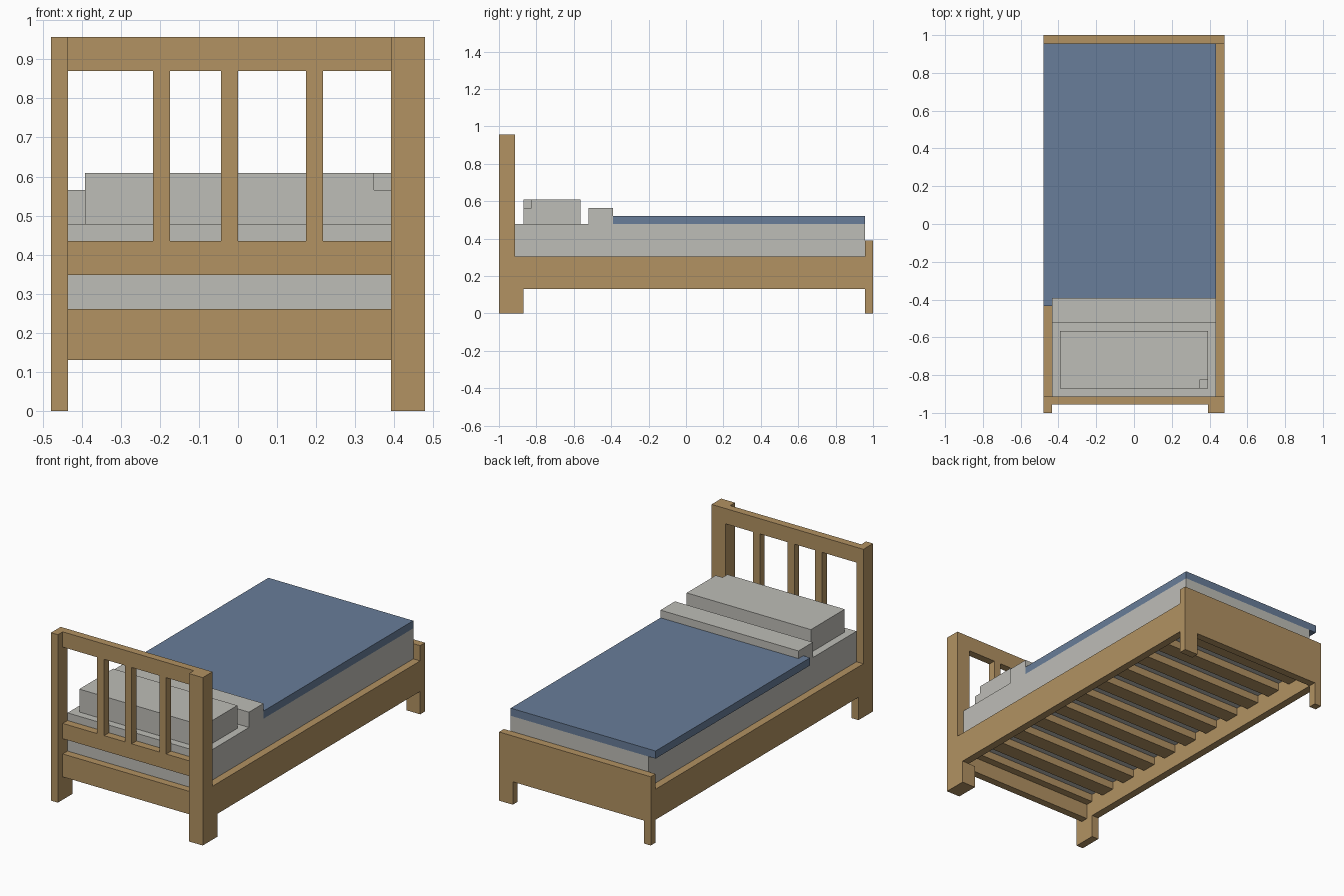
import bpy, bmesh

U = 2 / 46  # block unit: the bed is 46 units long

if "Cube" in bpy.data.objects:
    bpy.data.objects.remove(bpy.data.objects["Cube"], do_unlink=True)


def material(name, rgb):
    m = bpy.data.materials.new(name)
    m.diffuse_color = (*rgb, 1)
    m.use_nodes = True
    bsdf = next(n for n in m.node_tree.nodes if n.type == 'BSDF_PRINCIPLED')
    bsdf.inputs["Base Color"].default_value = (*rgb, 1)
    return m


wood = material("oak wood", (0.445, 0.287, 0.122))
linen = material("pale grey linen", (0.515, 0.509, 0.474))
blue = material("slate blue cover", (0.138, 0.205, 0.319))


def prisms(name, mat, parts):
    """One object from (plan outline, z0, z1) prisms, in block units."""
    bm = bmesh.new()
    for outline, z0, z1 in parts:
        base = bm.faces.new([bm.verts.new((x * U, y * U, z0 * U)) for x, y in outline])
        top = bmesh.ops.extrude_face_region(bm, geom=[base])["geom"]
        bmesh.ops.translate(bm, vec=(0, 0, (z1 - z0) * U),
                            verts=[v for v in top if isinstance(v, bmesh.types.BMVert)])
    bmesh.ops.recalc_face_normals(bm, faces=bm.faces)
    mesh = bpy.data.meshes.new(name)
    bm.to_mesh(mesh)
    bm.free()
    mesh.materials.append(mat)
    ob = bpy.data.objects.new(name, mesh)
    bpy.context.collection.objects.link(ob)
    return ob


def box(x0, x1, y0, y1, z0, z1):
    return [(x0, y0), (x1, y0), (x1, y1), (x0, y1)], z0, z1


# Posts, legs and side rails; the left posts are half as wide
for side, x0, x1, r0, r1 in (("left", -11, -10, -11, -10), ("right", 9, 11, 10, 11)):
    prisms(side + "_head_post", wood, [box(x0, x1, -23, -21, 3, 22)])
    prisms(side + "_head_leg", wood, [box(x0, x1, -23, -20, 0, 3)])
    prisms(side + "_foot_leg", wood, [box(x0, x1, 22, 23, 0, 3)])
    prisms(side + "_side_rail", wood, [box(r0, r1, -21, 22, 3, 7)])

# Headboard rails and spindles
for name, z0, z1 in (("top", 20, 22), ("middle", 8, 10), ("lower", 3, 5)):
    prisms("headboard_%s_rail" % name, wood, [box(-10, 9, -22, -21, z0, z1)])
for i, x in enumerate((-5, -1, 4)):
    prisms("headboard_spindle_%d" % (i + 1), wood, [box(x, x + 1, -22, -21, 10, 20)])

# Foot board
prisms("foot_board", wood, [box(-11, 11, 22, 23, 3, 9)])

# Slats under the mattress
for i in range(11):
    y = -22 + 4 * i
    prisms("bed_slat_%d" % (i + 1), wood, [box(-10, 9 if i == 0 else 10, y, y + 2, 5, 6)])

# Bedding
prisms("mattress", linen, [box(-10, 10, -21, 22, 6, 11)])
prisms("folded_sheet", linen, [box(-10, 10, -12, -9, 11, 13)])
notched = [(-9, -20), (8, -20), (8, -19), (9, -19), (9, -13), (-9, -13)]
prisms("pillow", linen, [box(-9, 9, -20, -13, 11, 13), (notched, 13, 14)])

# Cover with an overhanging edge on one side
cover = [(-11, -10), (-10, -10), (-10, -9), (10, -9), (10, 22), (-11, 22)]
prisms("bed_cover", blue, [(cover, 11, 12)])
